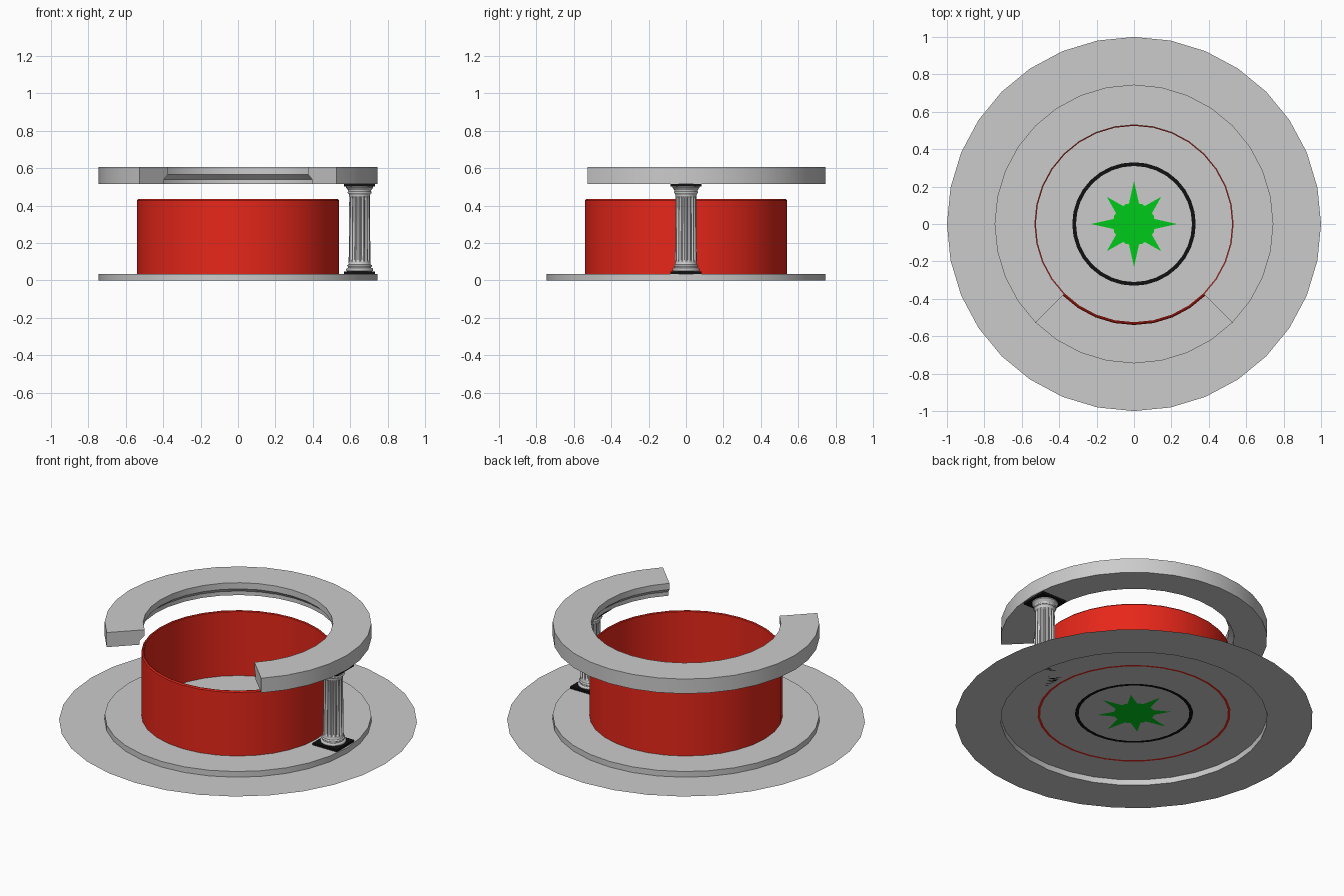
import bpy, bmesh
from math import sin, cos, pi, radians
from mathutils import Vector

if "Cube" in bpy.data.objects:
    bpy.data.objects.remove(bpy.data.objects["Cube"])

SEG = 32
FLOOR = 0.035


def material(name, rgb):
    m = bpy.data.materials.new(name)
    m.diffuse_color = (*rgb, 1)
    m.use_nodes = True
    m.node_tree.nodes["Principled BSDF"].inputs["Base Color"].default_value = m.diffuse_color
    return m


RED = material("red", (0.8, 0.02, 0.01))
BLACK = material("black", (0.005, 0.005, 0.005))
GREEN = material("green", (0.0, 0.6, 0.01))


def finish(name, bm, mat=None, smooth=None, recalc=True):
    if recalc:
        bmesh.ops.recalc_face_normals(bm, faces=bm.faces)
    me = bpy.data.meshes.new(name)
    bm.to_mesh(me)
    bm.free()
    ob = bpy.data.objects.new(name, me)
    bpy.context.collection.objects.link(ob)
    if mat:
        me.materials.append(mat)
    if smooth:
        bpy.context.view_layer.objects.active = ob
        ob.select_set(True)
        bpy.ops.object.shade_smooth_by_angle(angle=radians(smooth))
        ob.select_set(False)
    return ob


def lathe(name, profile, mat=None, seg=SEG, start=0, sweep=360, closed=True,
          caps=False, centre=(0, 0), smooth=25, wave=None, recalc=True):
    """Turn (radius, z) points round a vertical axis; wave(i) lowers the radius."""
    bm = bmesh.new()
    full = sweep == 360
    cols = []
    for i in range(seg if full else seg + 1):
        a = radians(start + sweep * i / seg)
        col = []
        for j, (r, z) in enumerate(profile):
            if wave:
                r -= wave(i, j)
            col.append(bm.verts.new((centre[0] + r * cos(a), centre[1] + r * sin(a), z)))
        cols.append(col)
    n = len(profile)
    for i in range(seg):
        a, b = cols[i], cols[(i + 1) % len(cols)]
        for j in range(n if closed else n - 1):
            k = (j + 1) % n
            bm.faces.new((a[j], a[k], b[k], b[j]))
    if not full:
        bm.faces.new(cols[0])
        bm.faces.new(cols[-1])
    if caps:
        bm.faces.new([c[0] for c in cols])
        bm.faces.new([c[-1] for c in cols])
    return finish(name, bm, mat, smooth, recalc)


def flat_ring(name, r0, r1, z, mat=None):
    return lathe(name, [(r1, z), (r0, z)], mat, closed=False, smooth=None, recalc=False)


def loop(n, r, z):
    return [Vector((r * cos(2 * pi * i / n), r * sin(2 * pi * i / n), z)) for i in range(n)]


# ground ring and the raised floor, which is an open shell underneath
flat_ring("ground", 0.745, 1.0, 0)
lathe("floor_outer", [(0.745, 0), (0.745, FLOOR), (0.54, FLOOR)], closed=False, recalc=False)
for o in [bpy.data.objects["floor_outer"], bpy.data.objects["ground"]]:
    up = sum(p.normal.z * p.area for p in o.data.polygons)
    if up < 0:
        o.data.flip_normals()
flat_ring("floor_middle", 0.33, 0.526, FLOOR)
flat_ring("floor_black_ring", 0.31, 0.33, FLOOR, BLACK)

# eight pointed star: spikes on a round body
star = []
for i in range(8):
    a = i * pi / 4
    for da, r in ((-14, 0.112), (0, 0.23 if i % 2 == 0 else 0.205), (14, 0.112), (22.5, 0.115)):
        t = a + radians(da)
        star.append(Vector((r * cos(t), r * sin(t), FLOOR)))
bm = bmesh.new()
bm.faces.new([bm.verts.new(p) for p in star])
finish("floor_star", bm, GREEN, recalc=False)

# floor around the star
bm = bmesh.new()
edges = []
for pts in (star, loop(SEG, 0.31, FLOOR)):
    vs = [bm.verts.new(p) for p in pts]
    edges += [bm.edges.new((vs[i], vs[i - 1])) for i in range(len(vs))]
bmesh.ops.triangle_fill(bm, edges=edges, use_beauty=True, normal=(0, 0, 1))
finish("floor_inner", bm, recalc=False)
for n in ("floor_inner", "floor_middle", "floor_black_ring", "floor_star"):
    me = bpy.data.objects[n].data
    if me.polygons[0].normal.z < 0:
        me.flip_normals()

# red round wall with a softened top rim
lathe("red_wall", [(0.54, FLOOR), (0.54, 0.427), (0.534, 0.434), (0.53, 0.434),
                   (0.525, 0.43), (0.525, FLOOR)], RED)

# three-quarter entablature, open at the front, relieved under its inner lip
lathe("upper_ring", [(0.745, 0.515), (0.745, 0.605), (0.53, 0.605), (0.53, 0.567),
                     (0.56, 0.54), (0.56, 0.515)], seg=24, start=-45, sweep=270)

# fluted column
CX = 0.65


def slab(name, z0, z1, half):
    bm = bmesh.new()
    bmesh.ops.create_cube(bm, size=1)
    for v in bm.verts:
        v.co = (CX + v.co.x * 2 * half, v.co.y * 2 * half, (z0 + z1) / 2 + v.co.z * (z1 - z0))
    finish(name, bm, BLACK)


def bead(r, z0, z1):
    h = (z1 - z0) / 2
    return [(r - h + h * cos(t), (z0 + z1) / 2 + h * sin(t))
            for t in [radians(d) for d in range(-90, 91, 30)]]


slab("column_base_plate", FLOOR, 0.048, 0.083)
slab("column_top_plate", 0.502, 0.515, 0.083)
foot = bead(0.073, 0.048, 0.066) + [(0.062, 0.066), (0.06, 0.072)] + bead(0.066, 0.072, 0.084) \
    + [(0.06, 0.084), (0.056, 0.095)]
head = [(0.055, 0.455), (0.06, 0.465)] + bead(0.065, 0.465, 0.475) \
    + [(0.06, 0.475), (0.061, 0.482), (0.073, 0.496), (0.073, 0.502)]
lathe("column_foot", foot, closed=False, caps=True, centre=(CX, 0))
lathe("column_head", head, closed=False, caps=True, centre=(CX, 0))
cut = (0, 0, 1, 1, 0, 0)
groove = (0, 0, 0.006, 0.008, 0.006)
lathe("column_shaft", [(0.059, 0.093), (0.058, 0.102), (0.058, 0.11), (0.055, 0.44),
                       (0.055, 0.448), (0.056, 0.457)], seg=80, closed=False, caps=True,
      centre=(CX, 0), smooth=30, wave=lambda i, j: groove[i % 5] * cut[j])
